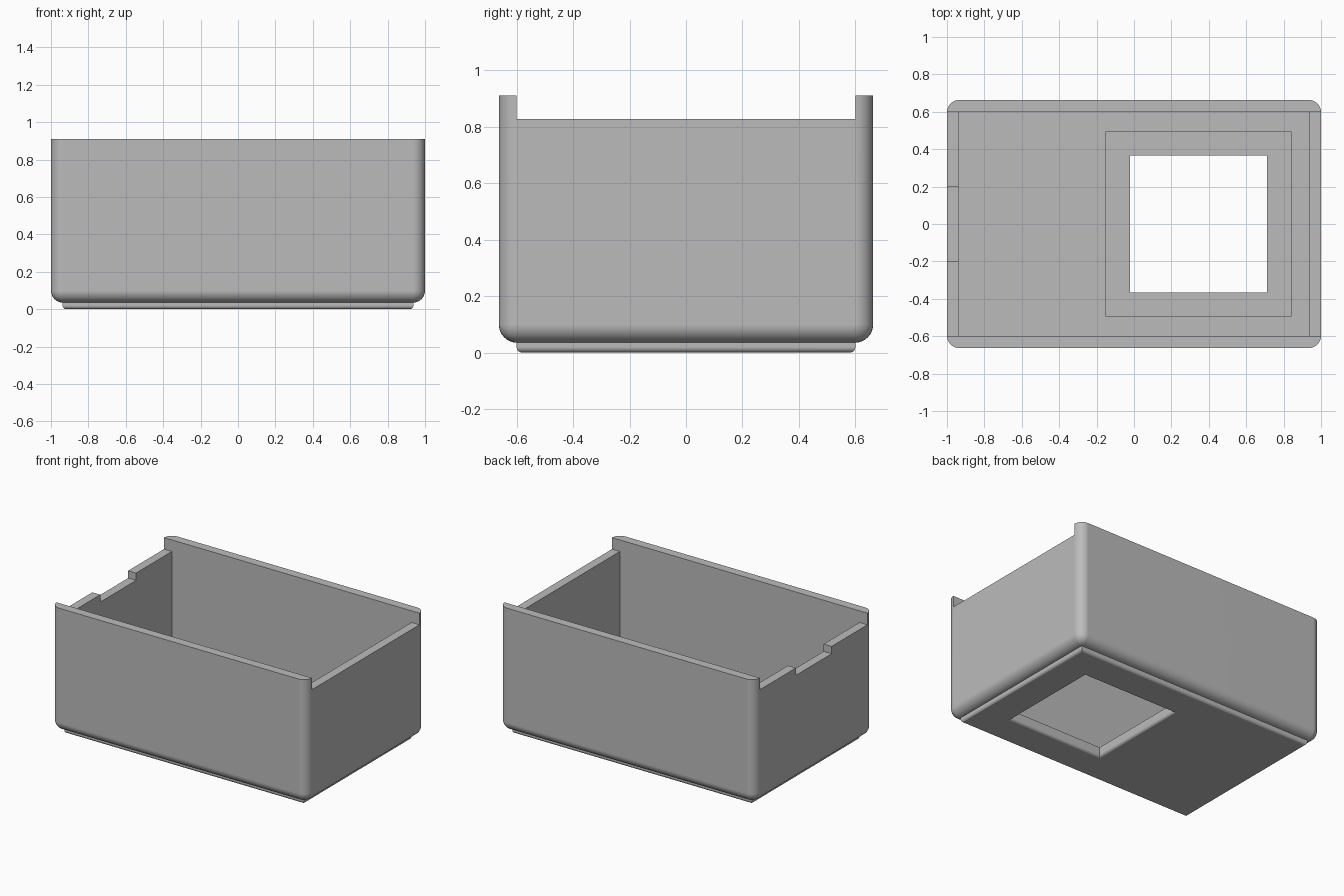
import bpy, bmesh, math

old = bpy.data.objects.get("Cube")
if old:
    bpy.data.objects.remove(old, do_unlink=True)

HX, HY = 1.0, 0.663          # outer half sizes
IX, IY = 0.938, 0.6          # inner half sizes
BASE, TOP = 0.035, 0.91      # body bottom and rim
FILLET = 0.065

grey = bpy.data.materials.new("plain grey")
grey.use_nodes = True
colour = (0.5, 0.5, 0.5, 1)
grey.diffuse_color = colour
grey.node_tree.nodes["Principled BSDF"].inputs["Base Color"].default_value = colour


def finish(name, bm):
    bmesh.ops.recalc_face_normals(bm, faces=bm.faces)
    mesh = bpy.data.meshes.new(name)
    bm.to_mesh(mesh)
    bm.free()
    mesh.materials.append(grey)
    ob = bpy.data.objects.new(name, mesh)
    bpy.context.collection.objects.link(ob)
    return ob


def box(name, x, y, z, radius=0, upright=False):
    """Box from ranges; rounds the bottom edges and optionally the upright ones."""
    bm = bmesh.new()
    bmesh.ops.create_cube(bm, size=1)
    for v in bm.verts:
        for i, (lo, hi) in enumerate((x, y, z)):
            v.co[i] = hi if v.co[i] > 0 else lo
    if radius:
        edges = []
        for e in bm.edges:
            heights = [abs(v.co.z - z[0]) < 1e-5 for v in e.verts]
            if all(heights) or (upright and any(heights)):
                edges.append(e)
        bmesh.ops.bevel(bm, geom=edges, offset=radius, segments=8,
                        profile=0.5, affect='EDGES')
    return finish(name, bm)


def flared_hole(name, cx, half, r, top):
    """Square cutter whose lower end flares out to leave a rounded edge."""
    bm = bmesh.new()
    levels = [(half + r, -0.1)]
    for i in range(7):
        t = math.radians(90 - 15 * i)
        levels.append((half + r - r * math.cos(t), r - r * math.sin(t)))
    levels.append((half, top))
    rings = [[bm.verts.new((cx + sx * h, sy * h, z))
              for sx, sy in ((-1, -1), (1, -1), (1, 1), (-1, 1))]
             for h, z in levels]
    for a, b in zip(rings, rings[1:]):
        for i in range(4):
            j = (i + 1) % 4
            bm.faces.new((a[i], a[j], b[j], b[i]))
    bm.faces.new(rings[0])
    bm.faces.new(rings[-1])
    return finish(name, bm)


def combine(target, other, operation):
    mod = target.modifiers.new(operation.lower(), 'BOOLEAN')
    mod.operation = operation
    mod.solver = 'EXACT'
    mod.object = other
    bpy.context.view_layer.objects.active = target
    bpy.ops.object.modifier_apply(modifier=mod.name)
    bpy.data.objects.remove(other, do_unlink=True)


# Rounded shell and the plinth under it
body = box("open_box", (-HX, HX), (-HY, HY), (BASE, TOP), FILLET, upright=True)
plinth = box("plinth", (-IX, IX), (-IY, IY), (0, 0.07), 0.02)
combine(body, plinth, 'UNION')

# Cavity, lowered end walls, notch, window recess and window
cutters = [
    box("cavity", (-IX, IX), (-IY, IY), (0.1, 1.2)),
    box("lowered_ends", (-1.2, 1.2), (-IY, IY), (0.828, 1.2)),
    box("end_notch", (-1.2, -0.8), (-0.2, 0.2), (0.776, 1.2)),
    box("window_recess", (-0.15, 0.84), (-0.495, 0.495), (0.07, 0.3)),
    flared_hole("window", 0.345, 0.366, 0.02, 0.3),
]
for cutter in cutters:
    combine(body, cutter, 'DIFFERENCE')

# Smooth fillets, crisp edges, flat large faces
bpy.ops.object.select_all(action='DESELECT')
body.select_set(True)
bpy.context.view_layer.objects.active = body
bpy.ops.object.shade_smooth_by_angle(angle=math.radians(25))
weighted = body.modifiers.new("even_shading", 'WEIGHTED_NORMAL')
weighted.keep_sharp = True
